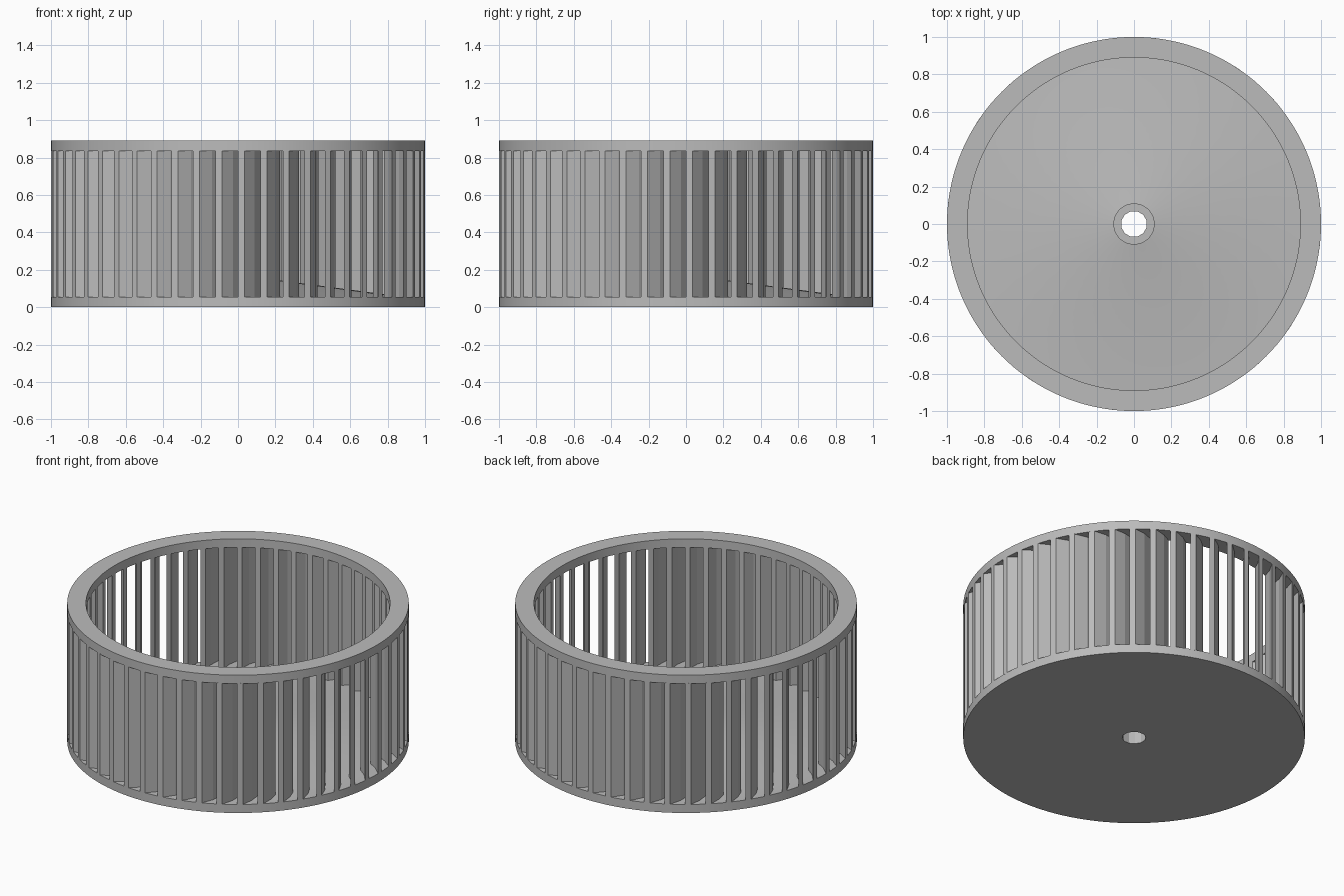
import bpy, bmesh, math

cube = bpy.data.objects.get("Cube")
if cube:
    bpy.data.objects.remove(cube, do_unlink=True)

GREY = (0.5, 0.5, 0.5, 1.0)
mat = bpy.data.materials.new("plain grey")
mat.use_nodes = True
mat.diffuse_color = GREY
mat.node_tree.nodes["Principled BSDF"].inputs["Base Color"].default_value = GREY

SEGMENTS = 144
BLADES = 52
OUTER, INNER = 1.0, 0.89
BASE_TOP, RING_BOTTOM, HEIGHT = 0.055, 0.835, 0.89
HOLE, HOLE_SIDES = 0.07, 12


def finish(name, bm, smooth):
    bmesh.ops.recalc_face_normals(bm, faces=bm.faces)
    mesh = bpy.data.meshes.new(name)
    bm.to_mesh(mesh)
    bm.free()
    mesh.materials.append(mat)
    obj = bpy.data.objects.new(name, mesh)
    bpy.context.collection.objects.link(obj)
    if smooth:
        bpy.ops.object.select_all(action='DESELECT')
        obj.select_set(True)
        bpy.context.view_layer.objects.active = obj
        bpy.ops.object.shade_smooth_by_angle(angle=math.radians(25))
    return obj


def hole_radius(angle):
    # Distance to the edge of a regular polygon with flats on the axes
    step = math.tau / HOLE_SIDES
    off = (angle + step / 2) % step - step / 2
    return HOLE * math.cos(step / 2) / math.cos(off)


def lathe(name, profile):
    # Spin a closed (radius, height) profile; the hole radius stays faceted
    bm = bmesh.new()
    columns = []
    for i in range(SEGMENTS):
        a = math.tau * i / SEGMENTS
        column = []
        for r, z in profile:
            rr = hole_radius(a) if r == HOLE else r
            column.append(bm.verts.new((rr * math.cos(a), rr * math.sin(a), z)))
        columns.append(column)
    n = len(profile)
    for i in range(SEGMENTS):
        c, d = columns[i], columns[(i + 1) % SEGMENTS]
        for j in range(n):
            k = (j + 1) % n
            bm.faces.new((c[j], d[j], d[k], c[k]))
    return finish(name, bm, True)


# Base plate with a shallow cone rising to a small bored hub
lathe("base_plate", [(HOLE, 0), (OUTER, 0), (OUTER, BASE_TOP), (INNER, BASE_TOP),
                     (0.11, 0.158), (0.11, 0.2), (HOLE, 0.2)])

# Top ring
lathe("top_ring", [(INNER, RING_BOTTOM), (OUTER, RING_BOTTOM),
                   (OUTER, HEIGHT), (INNER, HEIGHT)])

# Slanted, slightly bent blades between the base and the ring
SECTION = [(OUTER, 0.0), (0.945, 0.058), (INNER, 0.1)]
THICK = 0.035
outline = SECTION + [(r, a + THICK) for r, a in reversed(SECTION)]
bm = bmesh.new()
for b in range(BLADES):
    start = -math.pi / 2 + math.tau * b / BLADES
    low, high = [
        [bm.verts.new((r * math.cos(start + a), r * math.sin(start + a), z))
         for r, a in outline]
        for z in (BASE_TOP - 0.003, RING_BOTTOM + 0.003)]
    bm.faces.new(low[::-1])
    bm.faces.new(high)
    for j in range(len(outline)):
        k = (j + 1) % len(outline)
        bm.faces.new((low[j], low[k], high[k], high[j]))
finish("blades", bm, False)
